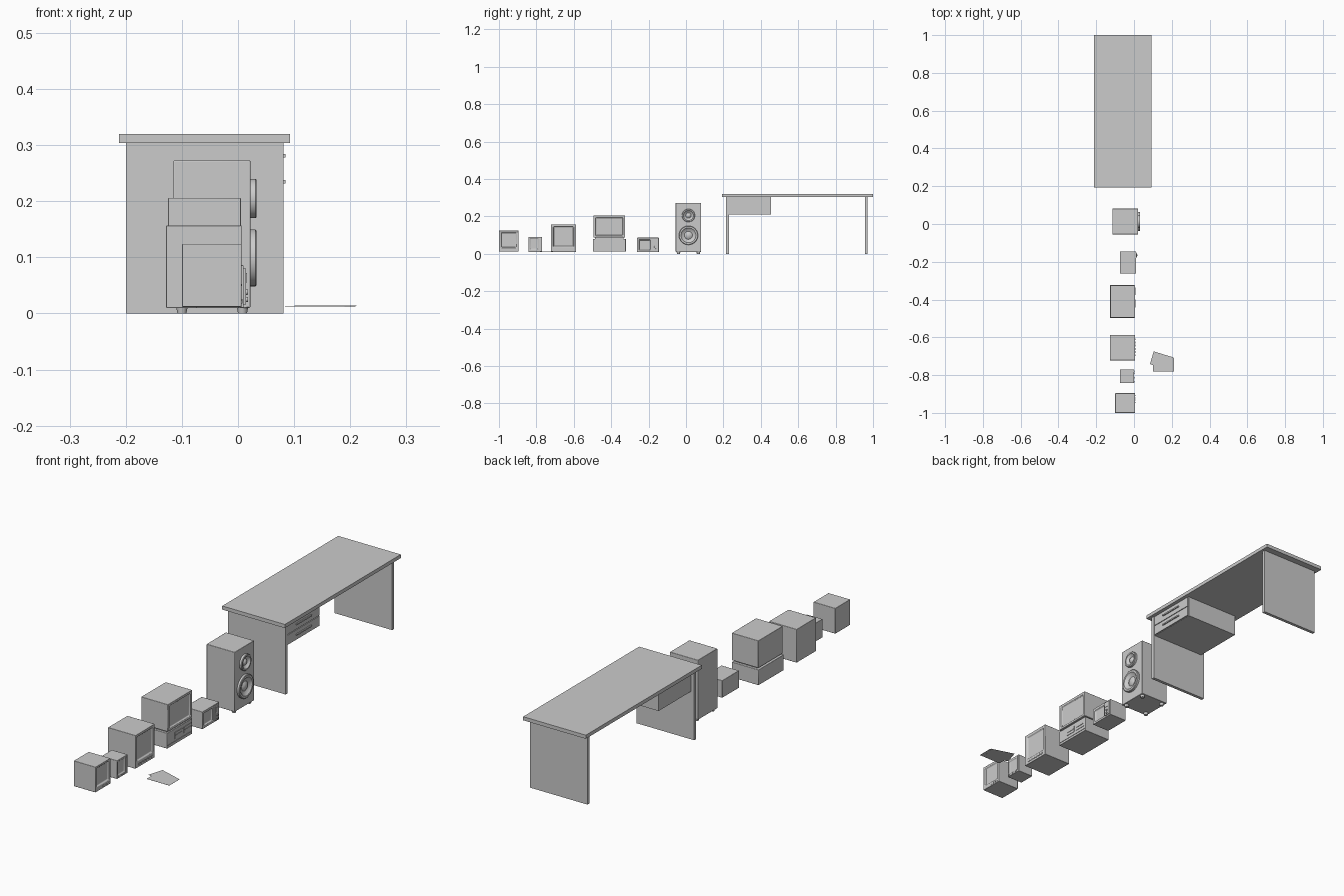
import bpy, bmesh, math
from mathutils import Matrix, Vector

cube = bpy.data.objects.get("Cube")
if cube:
    bpy.data.objects.remove(cube, do_unlink=True)

grey = bpy.data.materials.new("plain_grey")
grey.use_nodes = True
grey.diffuse_color = (0.6, 0.6, 0.6, 1)
grey.node_tree.nodes["Principled BSDF"].inputs["Base Color"].default_value = (0.6, 0.6, 0.6, 1)


def finish(name, bm, bevel=0, smooth=False):
    bmesh.ops.recalc_face_normals(bm, faces=bm.faces)
    mesh = bpy.data.meshes.new(name)
    bm.to_mesh(mesh)
    bm.free()
    mesh.materials.append(grey)
    obj = bpy.data.objects.new(name, mesh)
    bpy.context.collection.objects.link(obj)
    if bevel:
        mod = obj.modifiers.new("soft_edges", 'BEVEL')
        mod.width, mod.segments, mod.limit_method = bevel, 2, 'ANGLE'
    if smooth or bevel:
        bpy.ops.object.select_all(action='DESELECT')
        obj.select_set(True)
        bpy.context.view_layer.objects.active = obj
        bpy.ops.object.shade_smooth_by_angle(angle=math.radians(35))
    return obj


def add_box(bm, xs, ys, zs):
    size = Vector((xs[1] - xs[0], ys[1] - ys[0], zs[1] - zs[0]))
    mid = Vector((sum(xs), sum(ys), sum(zs))) / 2
    return bmesh.ops.create_cube(bm, size=1, matrix=Matrix.Translation(mid) @ Matrix.Diagonal((*size, 1)))


def box(name, xs, ys, zs, bevel=0):
    bm = bmesh.new()
    add_box(bm, xs, ys, zs)
    return finish(name, bm, bevel)


def cabinet(name, xs, ys, zs, window, depth=0.006, slope=0.004, bevel=0.0015):
    """Box whose +x face holds a sunken window given as (ys, zs)."""
    bm = bmesh.new()
    add_box(bm, xs, ys, zs)
    bm.normal_update()
    face = max(bm.faces, key=lambda f: f.calc_center_median().x)
    mid = face.calc_center_median()
    for inset, sink in ((0, 0), (slope, depth)):
        bmesh.ops.inset_individual(bm, faces=[face], thickness=0.003)
        for v in face.verts:
            v.co.x = xs[1] - sink
            v.co.y = window[0][0] + inset if v.co.y < mid.y else window[0][1] - inset
            v.co.z = window[1][0] + inset if v.co.z < mid.z else window[1][1] - inset
    return finish(name, bm, bevel)


def lathe_x(name, profile, y, z, sides=32):
    """Turn (x, radius) points about an axis along x."""
    bm = bmesh.new()
    verts = [bm.verts.new((x, y, z + r)) for x, r in profile]
    edges = [bm.edges.new(pair) for pair in zip(verts, verts[1:])]
    bmesh.ops.spin(bm, geom=verts + edges, cent=(0, y, z), axis=(1, 0, 0),
                   angle=math.tau, steps=sides)
    bmesh.ops.remove_doubles(bm, verts=bm.verts, dist=0.00005)
    return finish(name, bm, smooth=True)


def button_row(name, x, y0, y1, z, count, size):
    bm = bmesh.new()
    for i in range(count):
        y = y0 + (y1 - y0) * i / (count - 1)
        add_box(bm, (x - 0.001, x + 0.002), (y - size, y + size), (z - 0.003, z + 0.003))
    return finish(name, bm)


# Desk
box("desk_top", (-0.212, 0.093), (0.193, 1.0), (0.304, 0.32))
for name, y in (("desk_front_panel", 0.215), ("desk_back_panel", 0.957)):
    box(name, (-0.2, 0.081), (y, y + 0.014), (0, 0.304))
box("drawer_case", (-0.185, 0.074), (0.229, 0.455), (0.211, 0.304))
for i in range(2):
    z = 0.212 + i * 0.046
    box("drawer_front", (0.074, 0.08), (0.231, 0.453), (z, z + 0.043))
    box("drawer_handle", (0.08, 0.085), (0.29, 0.395), (z + 0.02, z + 0.026))

# Speaker
box("speaker_case", (-0.115, 0.022), (-0.055, 0.081), (0.01, 0.273), 0.002)
for name, z, r in (("tweeter", 0.205, 0.035), ("woofer", 0.099, 0.051)):
    lathe_x(name, [(0.02, r), (0.031, r), (0.033, r * 0.95), (0.033, r * 0.78),
                   (0.029, r * 0.72), (0.023, r * 0.42), (0.029, r * 0.25), (0.031, 0)], 0.013, z)
for x in (-0.1, 0.008):
    for y in (-0.04, 0.066):
        bm = bmesh.new()
        bmesh.ops.create_cone(bm, cap_ends=True, segments=20, radius1=0.008, radius2=0.01,
                              depth=0.01, matrix=Matrix.Translation((x, y, 0.005)))
        finish("speaker_foot", bm, smooth=True)

# Countertop oven with window, control strip and knobs
cabinet("oven_body", (-0.075, 0.01), (-0.262, -0.145), (0.01, 0.086),
        ((-0.252, -0.19), (0.02, 0.076)))
box("oven_strip", (0.01, 0.014), (-0.181, -0.151), (0.016, 0.08))
for z in (0.025, 0.038):
    lathe_x("oven_knob", [(0.013, 0.005), (0.018, 0.0045), (0.018, 0)], -0.166, z, 16)
box("oven_display", (0.014, 0.016), (-0.176, -0.156), (0.055, 0.072))

# Desktop computer with monitor on top
cabinet("computer_monitor", (-0.125, 0.005), (-0.495, -0.325), (0.086, 0.206),
        ((-0.484, -0.336), (0.096, 0.196)))
box("computer_base", (-0.128, 0.003), (-0.497, -0.322), (0.012, 0.08), 0.0015)
box("monitor_neck", (-0.115, -0.004), (-0.487, -0.333), (0.08, 0.086))
for y in (-0.446, -0.382):
    box("disk_drive", (0.003, 0.005), (y, y + 0.052), (0.037, 0.064))
    box("disk_slot", (0.005, 0.007), (y + 0.005, y + 0.047), (0.049, 0.053))
box("base_trim", (0.003, 0.005), (-0.49, -0.328), (0.022, 0.026))

# Large monitor
cabinet("large_monitor", (-0.128, 0.006), (-0.722, -0.587), (0.01, 0.157),
        ((-0.711, -0.599), (0.037, 0.147)), slope=0.005)
button_row("large_monitor_buttons", 0.006, -0.695, -0.61, 0.023, 6, 0.005)

# Small unit
cabinet("small_unit", (-0.075, 0.001), (-0.843, -0.77), (0.01, 0.091),
        ((-0.836, -0.788), (0.022, 0.084)), depth=0.004)
button_row("small_unit_buttons", 0.001, -0.836, -0.79, 0.016, 3, 0.004)
box("small_unit_strip", (0.001, 0.003), (-0.784, -0.776), (0.02, 0.084))

# Small monitor
cabinet("small_monitor", (-0.1, 0.006), (-1.0, -0.896), (0.012, 0.124),
        ((-0.991, -0.905), (0.031, 0.116)), slope=0.005)
button_row("small_monitor_buttons", 0.006, -0.945, -0.908, 0.021, 4, 0.003)

# Loose sheets of paper
for name, x, y, z, angle in (("paper_straight", 0.156, -0.745, 0.0135, 0),
                             ("paper_turned", 0.147, -0.724, 0.0128, -17)):
    bm = bmesh.new()
    add_box(bm, (-0.055, 0.055), (-0.035, 0.035), (0, 0.0005))
    bm.transform(Matrix.Translation((x, y, z)) @ Matrix.Rotation(math.radians(angle), 4, 'Z'))
    finish(name, bm)
